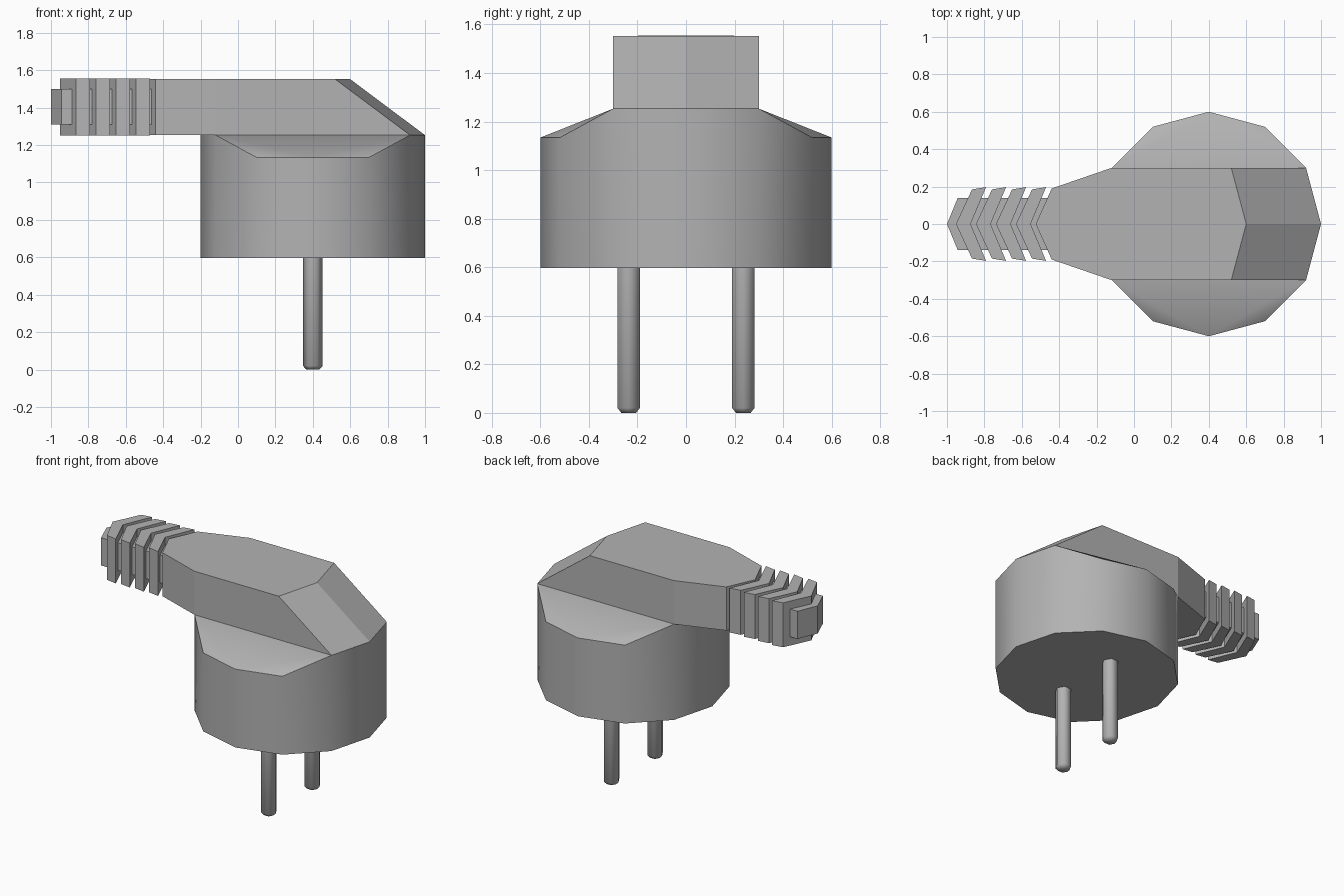
import bpy, bmesh
from math import cos, sin, radians

if "Cube" in bpy.data.objects:
    bpy.data.objects.remove(bpy.data.objects["Cube"])

# Mid-grey plastic
grey = bpy.data.materials.new("grey_plastic")
grey.diffuse_color = (0.45, 0.45, 0.45, 1)
grey.use_nodes = True
grey.node_tree.nodes["Principled BSDF"].inputs["Base Color"].default_value = grey.diffuse_color


def loft(name, rings, smooth=False):
    """Closed solid through matching rings of points, listed bottom to top."""
    bm = bmesh.new()
    loops = [[bm.verts.new(p) for p in ring] for ring in rings]
    n = len(rings[0])
    bm.faces.new(loops[0][::-1])
    for low, high in zip(loops, loops[1:]):
        for i in range(n):
            j = (i + 1) % n
            bm.faces.new((low[i], low[j], high[j], high[i]))
    bm.faces.new(loops[-1])
    return finish(name, bm, smooth)


def finish(name, bm, smooth=False):
    bmesh.ops.recalc_face_normals(bm, faces=bm.faces)
    mesh = bpy.data.meshes.new(name)
    bm.to_mesh(mesh)
    bm.free()
    mesh.materials.append(grey)
    ob = bpy.data.objects.new(name, mesh)
    bpy.context.collection.objects.link(ob)
    if smooth:
        bpy.ops.object.select_all(action='DESELECT')
        ob.select_set(True)
        bpy.context.view_layer.objects.active = ob
        bpy.ops.object.shade_smooth_by_angle(angle=radians(smooth))
    return ob


def circle(x, y, z, r, n):
    return [(x + r * cos(radians(360 * i / n)), y + r * sin(radians(360 * i / n)), z)
            for i in range(n)]


def at(outline, z):
    return [(x, y, z) for x, y in outline]


# Plug body: twelve-sided drum with a flat middle band and sloping shoulders
bm = bmesh.new()
low = [bm.verts.new(p) for p in circle(0.4, 0, 0.596, 0.6, 12)]
high = [bm.verts.new((v.co.x, v.co.y, 1.134 if abs(v.co.y) > 0.31 else 1.253)) for v in low]
bm.faces.new(low[::-1])
for i in range(12):
    j = (i + 1) % 12
    bm.faces.new((low[i], low[j], high[j], high[i]))
bm.faces.new([high[i] for i in (11, 0, 1, 5, 6, 7)])
for s in (1, 7):
    for a, b, c in ((0, 2, 4), (0, 1, 2), (2, 3, 4)):
        bm.faces.new((high[s + a], high[s + b], high[s + c]))
finish("plug_body", bm, 40)

# Grip: tapered slab with a slanted front end and a pointed cable end
tail = [(-0.12, 0.3), (-0.44, 0.19), (-0.525, 0), (-0.44, -0.19), (-0.12, -0.3)]
bottom = [(0.92, -0.3), (1.0, 0), (0.92, 0.3)] + tail
top = [(0.52, -0.3), (0.6, 0), (0.52, 0.3)] + tail
loft("grip", [at(bottom, 1.253), at(top, 1.552)])

# Strain relief: four arrow-shaped ribs around a slim core
for k in range(4):
    d = -0.107 * k
    rib = [(-0.47 + d, 0.197), (-0.545 + d, 0.185), (-0.631 + d, 0),
           (-0.545 + d, -0.185), (-0.47 + d, -0.197), (-0.553 + d, 0)]
    loft(f"relief_rib_{k + 1}", [at(rib, 1.25), at(rib, 1.555)])

core = [(-0.4, -0.138), (-0.4, 0.138), (-0.943, 0.138), (-1.0, 0), (-0.943, -0.138)]
loft("cable_core", [at(core, 1.31), at(core, 1.5)])

# Two contact pins with bevelled tips
for side, y in (("left", 0.236), ("right", -0.236)):
    loft(f"pin_{side}", [circle(0.4, y, 0, 0.035, 6), circle(0.4, y, 0.02, 0.053, 6),
                         circle(0.4, y, 0.62, 0.053, 6)], 65)
